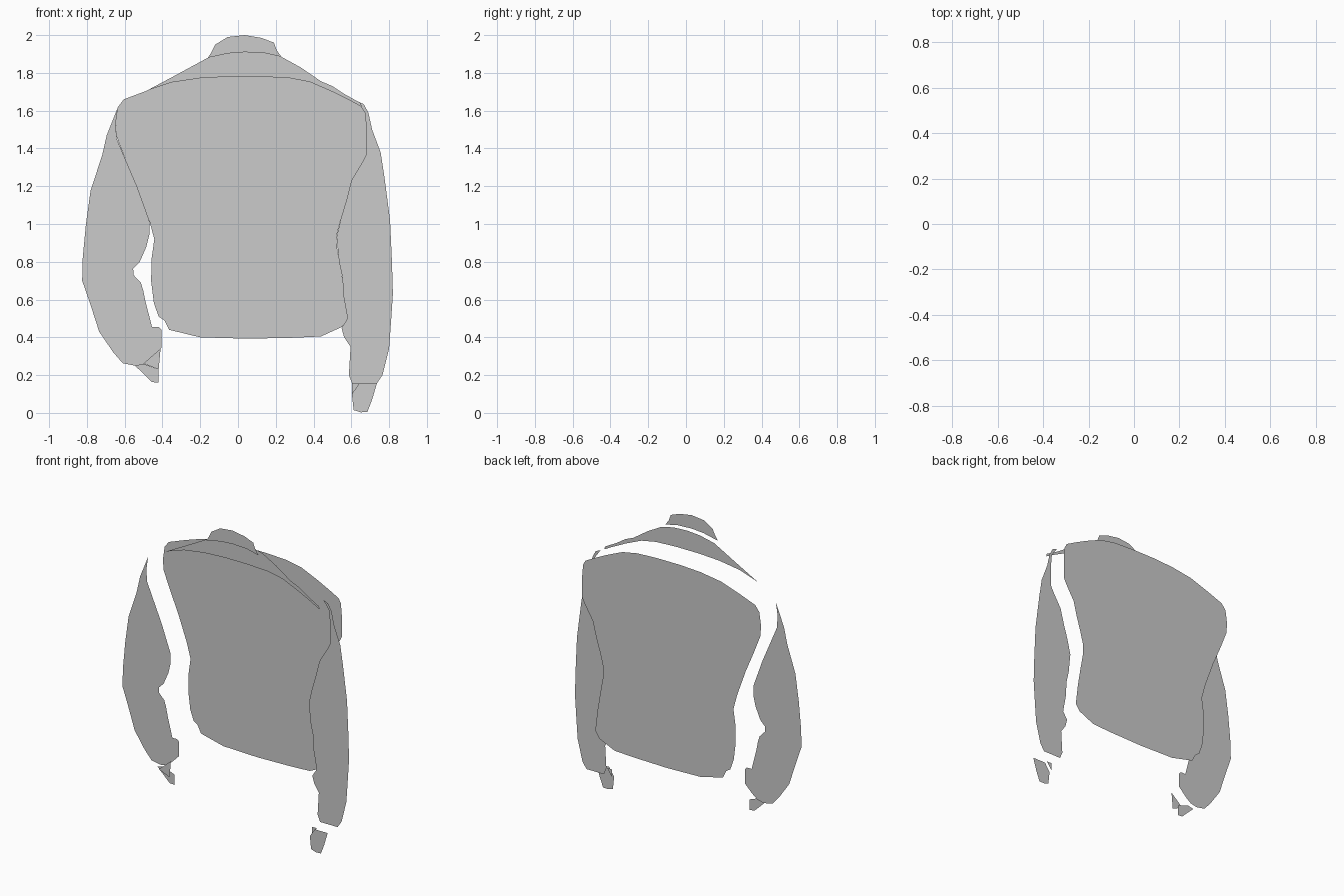
import bpy, bmesh


def panel(name, y, outline):
    """Flat cut-out in the x-z plane at depth y."""
    bm = bmesh.new()
    face = bm.faces.new([bm.verts.new((x, y, z)) for x, z in outline])
    face.normal_update()
    if face.normal.y > 0:
        face.normal_flip()
    bmesh.ops.triangulate(bm, faces=[face])
    mesh = bpy.data.meshes.new(name)
    bm.to_mesh(mesh)
    bm.free()
    obj = bpy.data.objects.new(name, mesh)
    bpy.context.collection.objects.link(obj)
    return obj


# shared seam between body top and yoke
seam = [(-.485, 1.705), (-.35, 1.75), (-.2, 1.772), (-.05, 1.78), (.12, 1.78),
        (.27, 1.773), (.38, 1.752), (.5, 1.70), (.6, 1.65), (.655, 1.62)]
# shared neckline between yoke and collar
neck = [(-.16, 1.88), (-.055, 1.903), (.035, 1.91), (.14, 1.905), (.23, 1.885)]

# body
panel("jacket_body", .13, seam + [
    (.672, 1.59), (.68, 1.5), (.68, 1.37), (.66, 1.33), (.6, 1.23), (.575, 1.13),
    (.545, 1.03), (.522, .94), (.525, .87), (.545, .76), (.565, .64), (.582, .5),
    (.55, .455), (.44, .405), (.3, .398), (.05, .393), (-.2, .4), (-.365, .44),
    (-.39, .49), (-.42, .51), (-.445, .58), (-.46, .7), (-.457, .82),
    (-.443, .92), (-.47, 1.02), (-.535, 1.2), (-.595, 1.34), (-.642, 1.46),
    (-.648, 1.53), (-.635, 1.62), (-.605, 1.66)])

# yoke and collar
panel("yoke", -.07, seam + [(.65, 1.64), (.56, 1.69), (.5, 1.73), (.44, 1.755),
                            (.33, 1.83)] + neck[::-1] + [(-.335, 1.785)])
panel("collar", -.11, neck + [(.205, 1.92), (.19, 1.96), (.125, 1.985), (.035, 2.0),
                              (-.055, 1.99), (-.12, 1.95), (-.14, 1.91)])

# sleeves
panel("left_sleeve", -.045, [
    (-.635, 1.62), (-.648, 1.53), (-.642, 1.45), (-.595, 1.34), (-.535, 1.2),
    (-.47, 1.02), (-.468, .95), (-.485, .88), (-.52, .8), (-.555, .765),
    (-.553, .73), (-.515, .69), (-.502, .65), (-.49, .59), (-.455, .455),
    (-.42, .455), (-.405, .44), (-.405, .345), (-.46, .29), (-.5, .26),
    (-.545, .25), (-.61, .263), (-.66, .32), (-.735, .43), (-.78, .57),
    (-.825, .7), (-.822, .82), (-.805, 1.0), (-.78, 1.18), (-.72, 1.36), (-.695, 1.47)])
panel("right_sleeve", .005, [
    (.63, 1.65), (.665, 1.635), (.69, 1.59), (.71, 1.5), (.755, 1.38), (.775, 1.25),
    (.805, 1.02), (.815, .8), (.82, .63), (.81, .48), (.8, .34), (.765, .2),
    (.735, .155), (.605, .155), (.587, .2), (.596, .35), (.562, .4), (.548, .45),
    (.58, .5), (.558, .62), (.553, .72), (.535, .8), (.522, .93), (.545, 1.03),
    (.575, 1.13), (.6, 1.23), (.66, 1.33), (.68, 1.37), (.68, 1.5), (.672, 1.59)])

# cuffs and their folded corners
panel("left_cuff", -.075, [(-.545, .25), (-.5, .26), (-.42, .23), (-.42, .16), (-.455, .163)])
panel("left_cuff_fold", -.125, [(-.5, .262), (-.41, .34), (-.42, .23)])
panel("right_cuff", -.1, [(.64, .155), (.735, .155), (.71, .07), (.685, .005),
                          (.65, .003), (.612, .015), (.603, .1)])
panel("right_cuff_fold", -.08, [(.603, .155), (.64, .155), (.603, .1)])
